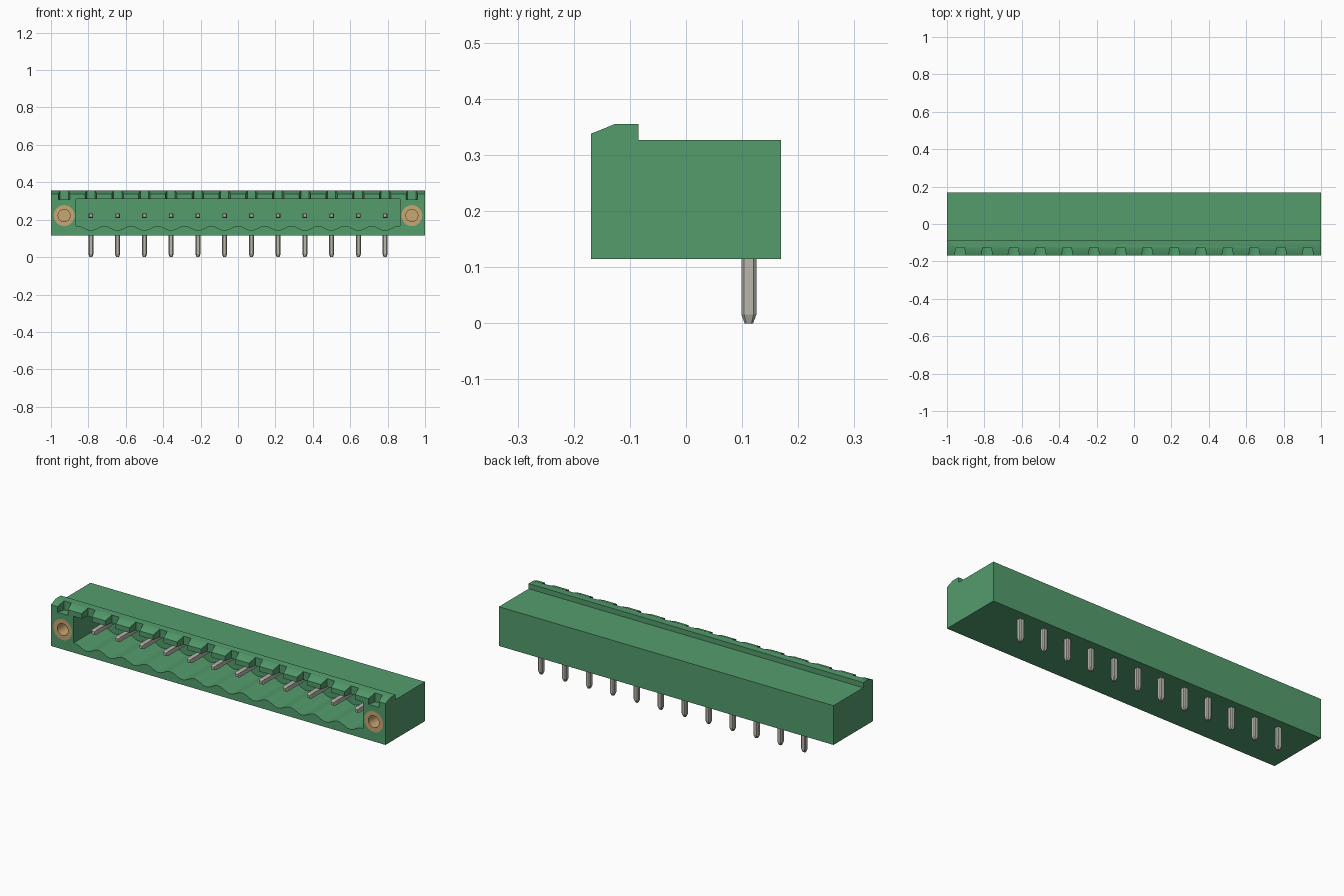
import bpy, bmesh, math
from mathutils import Matrix

cube = bpy.data.objects.get("Cube")
if cube:
    bpy.data.objects.remove(cube, do_unlink=True)

PITCH = 0.143
PINS = [(i - 5.5) * PITCH for i in range(12)]
EARS = [-6.5 * PITCH, 6.5 * PITCH]
PIN_Z, PIN_Y, FRONT, BACK, BASE = 0.222, 0.112, -0.169, 0.169, 0.115
CAVITY_BACK = 0.075


def material(name, rgb, rough=0.6):
    m = bpy.data.materials.new(name)
    m.use_nodes = True
    m.diffuse_color = (*rgb, 1)
    bsdf = m.node_tree.nodes["Principled BSDF"]
    bsdf.inputs["Base Color"].default_value = (*rgb, 1)
    bsdf.inputs["Roughness"].default_value = rough
    return m


GREEN = material("green plastic", (0.087, 0.335, 0.152))
METAL = material("tinned metal", (0.48, 0.47, 0.41))
BRASS = material("brass", (0.58, 0.38, 0.17))


def loft(name, rings, mat):
    """Closed solid through rings of matching points."""
    bm = bmesh.new()
    loops = [[bm.verts.new(p) for p in ring] for ring in rings]
    n = len(loops[0])
    for a, b in zip(loops, loops[1:]):
        for i in range(n):
            j = (i + 1) % n
            bm.faces.new((a[i], a[j], b[j], b[i]))
    bm.faces.new(loops[0][::-1])
    bm.faces.new(loops[-1])
    bmesh.ops.recalc_face_normals(bm, faces=bm.faces)
    me = bpy.data.meshes.new(name)
    bm.to_mesh(me)
    bm.free()
    me.materials.append(mat)
    ob = bpy.data.objects.new(name, me)
    bpy.context.collection.objects.link(ob)
    return ob


def circle(x, y, z, r, n=32):
    return [(x + r * math.cos(2 * math.pi * i / n), y,
             z + r * math.sin(2 * math.pi * i / n)) for i in range(n)]


def chamfered(h, c):
    """Square cross-section of half width h with cut corners."""
    k = h - c
    return [(h, -k), (h, k), (k, h), (-k, h), (-h, k), (-h, -k), (-k, -h), (k, -h)]


def smooth(ob):
    bpy.ops.object.select_all(action='DESELECT')
    ob.select_set(True)
    bpy.context.view_layer.objects.active = ob
    bpy.ops.object.shade_smooth_by_angle(angle=math.radians(30))


def cut(ob, cutter):
    mod = ob.modifiers.new("cut", 'BOOLEAN')
    mod.operation, mod.solver, mod.object = 'DIFFERENCE', 'EXACT', cutter
    bpy.context.view_layer.objects.active = ob
    bpy.ops.object.modifier_apply(modifier=mod.name)
    bpy.data.objects.remove(cutter, do_unlink=True)


# Housing: side profile swept along x, with a raised lip at the front
side = [(FRONT, BASE), (BACK, BASE), (BACK, 0.327), (-0.085, 0.327),
        (-0.085, 0.355), (-0.127, 0.355), (FRONT, 0.338)]
body = loft("housing", [[(x, y, z) for y, z in side] for x in (-1, 1)], GREEN)

# Socket with a scalloped floor, dipping below each pin
half, steps = 6 * PITCH, 12
outline = [(0.865, 0.311), (-0.865, 0.311), (-0.865, 0.167)]
for i in range(12 * steps + 1):
    x = -half + i * PITCH / steps
    outline.append((x, 0.155 + 0.012 * math.cos(2 * math.pi * i / steps)))
outline.append((0.865, 0.167))
cut(body, loft("socket_cutter",
               [[(x, y, z) for x, z in outline] for y in (-0.25, CAVITY_BACK)], GREEN))

# Tapered notches along the lip
for x in PINS + EARS:
    plan = [(x - 0.033, -0.18), (x + 0.033, -0.18), (x + 0.022, -0.126), (x - 0.022, -0.126)]
    cut(body, loft("notch_cutter", [[(a, b, z) for a, b in plan] for z in (0.307, 0.4)], GREEN))

# Threaded-insert seats in the two ears
for x in EARS:
    cut(body, loft("seat_cutter", [circle(x, y, PIN_Z, 0.056) for y in (-0.25, 0.05)], GREEN))
smooth(body)

# Brass inserts with a blind hole
for x, label in zip(EARS, ("right", "left")):
    ob = loft(label + "_insert", [circle(x, y, PIN_Z, r) for y, r in
              ((0.05, 0.056), (FRONT, 0.056), (FRONT, 0.032), (0.03, 0.032))], BRASS)
    smooth(ob)

# Contact pins: solder tail below, blade inside the socket
for n, x in enumerate(PINS, 1):
    loft(f"solder_pin_{n}", [[(x + a, PIN_Y + b, z) for a, b in chamfered(h, c)]
         for z, h, c in ((0.0, 0.0075, 0.003), (0.016, 0.0135, 0.005), (0.125, 0.0135, 0.005))],
         METAL)
    loft(f"contact_blade_{n}", [[(x + a * h, y, PIN_Z + b * h)
         for a, b in ((-1, -1), (1, -1), (1, 1), (-1, 1))]
         for y, h in ((-0.115, 0.008), (-0.103, 0.012), (CAVITY_BACK + 0.01, 0.012))], METAL)
